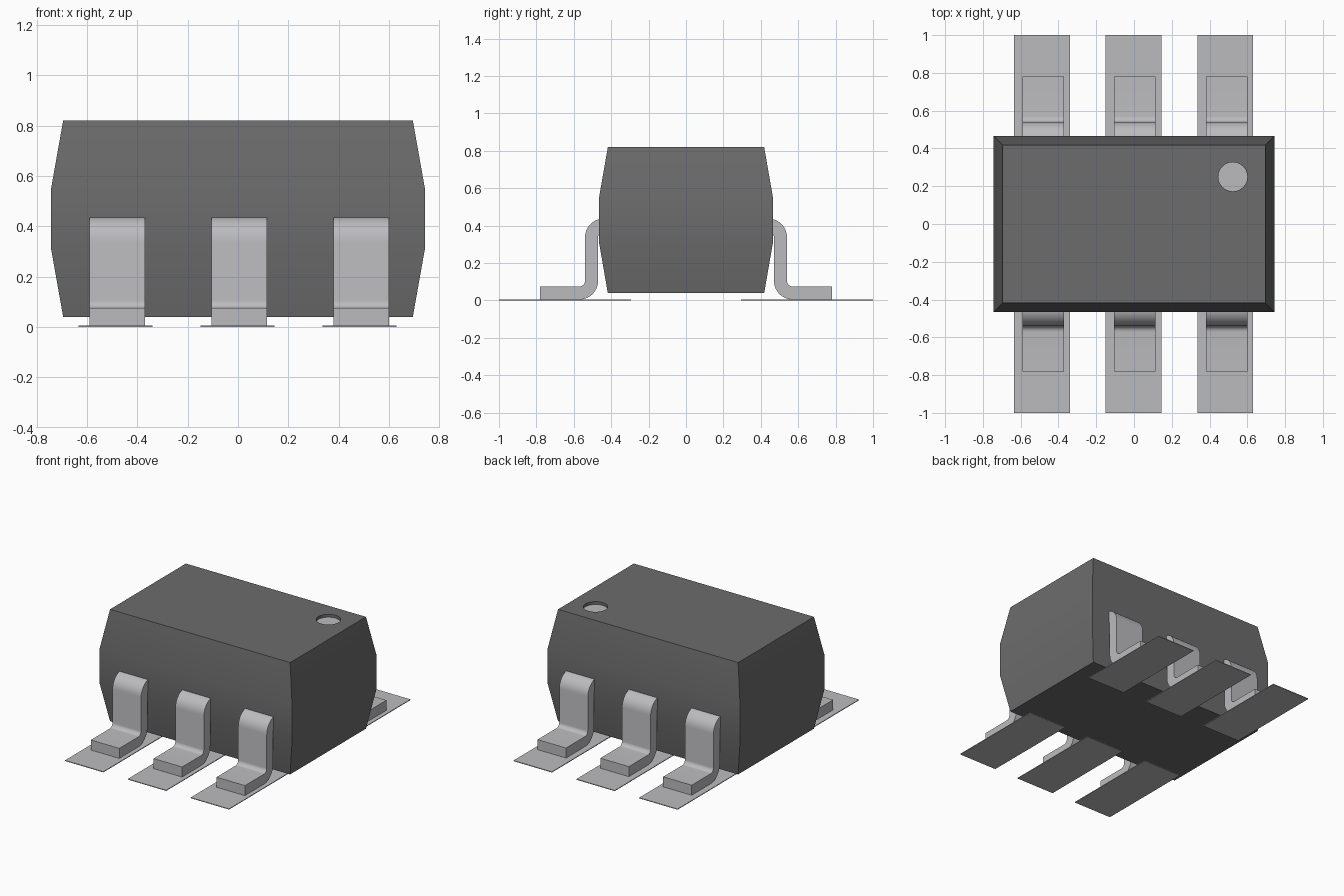
import bpy, bmesh, math
from mathutils import Vector

if "Cube" in bpy.data.objects:
    bpy.data.objects.remove(bpy.data.objects["Cube"])


def material(name, rgb):
    m = bpy.data.materials.new(name)
    m.diffuse_color = (*rgb, 1)
    m.use_nodes = True
    m.node_tree.nodes["Principled BSDF"].inputs["Base Color"].default_value = m.diffuse_color
    return m


BODY = material("dark grey plastic", (0.15, 0.15, 0.15))
METAL = material("silver metal", (0.50, 0.50, 0.52))


def make(name, bm, *mats, smooth=True):
    bmesh.ops.recalc_face_normals(bm, faces=bm.faces)
    me = bpy.data.meshes.new(name)
    bm.to_mesh(me)
    bm.free()
    for m in mats:
        me.materials.append(m)
    ob = bpy.data.objects.new(name, me)
    bpy.context.collection.objects.link(ob)
    if smooth:
        bpy.ops.object.select_all(action='DESELECT')
        ob.select_set(True)
        bpy.context.view_layer.objects.active = ob
        bpy.ops.object.shade_smooth_by_angle(angle=math.radians(30))
    return ob


# Body: stacked rectangles, (half width, half depth, height)
LEVELS = [(0.695, 0.418, 0.04), (0.743, 0.465, 0.31),
          (0.743, 0.465, 0.55), (0.695, 0.418, 0.82)]
DOT = Vector((0.523, 0.25, 0.82))
DOT_R, DOT_DEPTH, N = 0.077, 0.02, 48

bm = bmesh.new()
rings = [[bm.verts.new((sx * w, sy * d, z))
          for sx, sy in ((1, 1), (-1, 1), (-1, -1), (1, -1))] for w, d, z in LEVELS]
for a, b in zip(rings, rings[1:]):
    for i in range(4):
        j = (i + 1) % 4
        bm.faces.new((a[i], a[j], b[j], b[i]))
bm.faces.new(rings[0][::-1])

# Top face with a round recess, split into four sectors around the circle
angles = [2 * math.pi * (i + 0.5) / N + math.pi / 4 - math.pi / N for i in range(N)]
rim, floor = [[bm.verts.new(DOT + Vector((DOT_R * math.cos(t), DOT_R * math.sin(t), -dz)))
               for t in angles] for dz in (0, DOT_DEPTH)]
for q in range(4):
    s = q * N // 4
    arc = [rim[(s + k) % N] for k in range(N // 4 + 1)]
    bm.faces.new([rings[3][q], rings[3][(q + 1) % 4]] + arc[::-1])
for i in range(N):
    j = (i + 1) % N
    bm.faces.new((rim[i], rim[j], floor[j], floor[i]))
bm.faces.new(floor).material_index = 1
make("body", bm, BODY, METAL)


def arc(cy, cz, r, start, end, steps=8):
    return [(cy + r * math.cos(math.radians(start + (end - start) * k / steps)),
             cz + r * math.sin(math.radians(start + (end - start) * k / steps)))
            for k in range(steps + 1)]


# Gull-wing lead profile in (y, z)
TOP, LOW = (0.44, 0.338), (0.57, 0.105)
PROFILE = ([(0.40, 0.438)] + arc(*TOP, 0.10, 90, 0) + arc(*LOW, 0.03, 180, 270)
           + [(0.78, 0.075), (0.78, 0.005)] + arc(*LOW, 0.10, 270, 180)
           + arc(*TOP, 0.03, 0, 90) + [(0.40, 0.368)])

for side, label in ((-1, "front"), (1, "back")):
    for n, x in enumerate((-0.485, 0.0, 0.485), 1):
        bm = bmesh.new()
        f = bm.faces.new([bm.verts.new((x - 0.105, side * y, z)) for y, z in PROFILE])
        new = bmesh.ops.extrude_face_region(bm, geom=[f])["geom"]
        bmesh.ops.translate(bm, vec=(0.22, 0, 0),
                            verts=[v for v in new if isinstance(v, bmesh.types.BMVert)])
        make(f"{label}_lead_{n}", bm, METAL)

        # Thin solder pad under the lead
        bm = bmesh.new()
        bmesh.ops.create_cube(bm, size=1)
        for v in bm.verts:
            v.co = (x - 0.002 + v.co.x * 0.296, side * 0.647 + v.co.y * 0.706,
                    0.0025 + v.co.z * 0.005)
        make(f"{label}_pad_{n}", bm, METAL, smooth=False)
